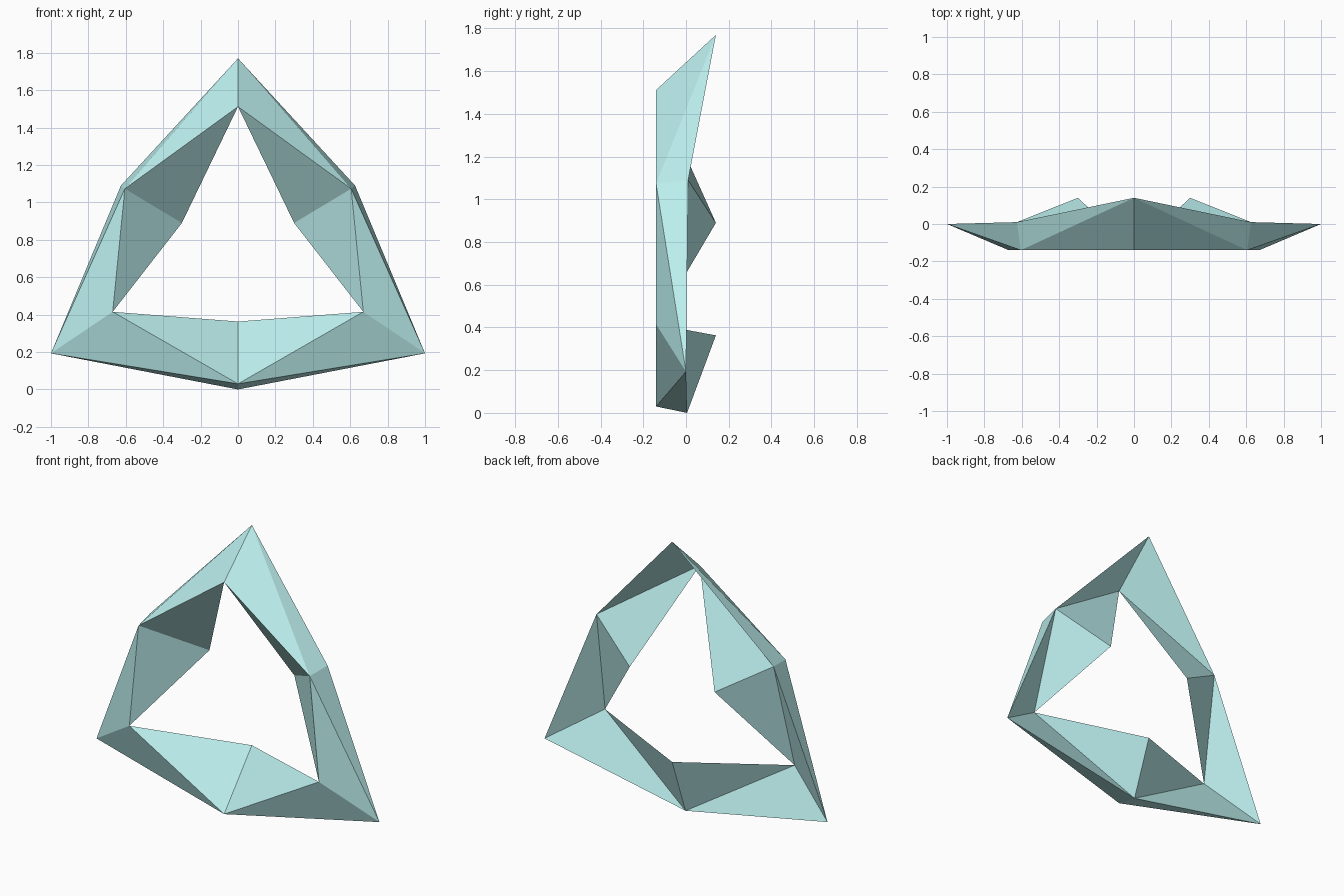
import bpy, bmesh

if "Cube" in bpy.data.objects:
    bpy.data.objects.remove(bpy.data.objects["Cube"])

# Hinge edges (outer, inner) and triangular joints (front, inner, outer) of the left half
top_hinge = [(0, 0.14, 1.77), (0, -0.14, 1.512)]
side_hinge = [(-1, 0, 0.193), (-0.67, -0.14, 0.415)]
side_joint = [(-0.605, -0.14, 1.073), (-0.30, 0.14, 0.89), (-0.626, 0.01, 1.09)]
base_joint = [(0, -0.14, 0.03), (0, 0.14, 0.363), (0, 0.005, 0)]

bm = bmesh.new()


def wedge(hinge, joint):
    """Faceted solid tapering from a triangular joint to a hinge edge, open at the joint."""
    o, i, f, n, j = [bm.verts.new(p) for p in hinge + joint]
    tris = [(o, i, f), (i, f, n), (i, n, j), (o, i, j), (o, f, j), (f, n, j)]
    faces = [bm.faces.new(t) for t in tris]
    bmesh.ops.recalc_face_normals(bm, faces=faces)
    bmesh.ops.delete(bm, geom=[faces[-1]], context='FACES_ONLY')


wedge(top_hinge, side_joint)
wedge(side_hinge, side_joint)
wedge(side_hinge, base_joint)
bmesh.ops.remove_doubles(bm, verts=bm.verts[:], dist=0.001)

# Faceted ring, mirrored left to right
mesh = bpy.data.meshes.new("faceted_ring")
bm.to_mesh(mesh)
bm.free()
ring = bpy.data.objects.new("faceted_ring", mesh)
bpy.context.collection.objects.link(ring)
mirror = ring.modifiers.new("mirror", 'MIRROR')
mirror.use_axis = (True, False, False)

# Pale turquoise
mat = bpy.data.materials.new("pale_turquoise")
mat.diffuse_color = (0.5, 0.86, 0.85, 1)
mat.use_nodes = True
mat.node_tree.nodes["Principled BSDF"].inputs["Base Color"].default_value = mat.diffuse_color
mesh.materials.append(mat)
